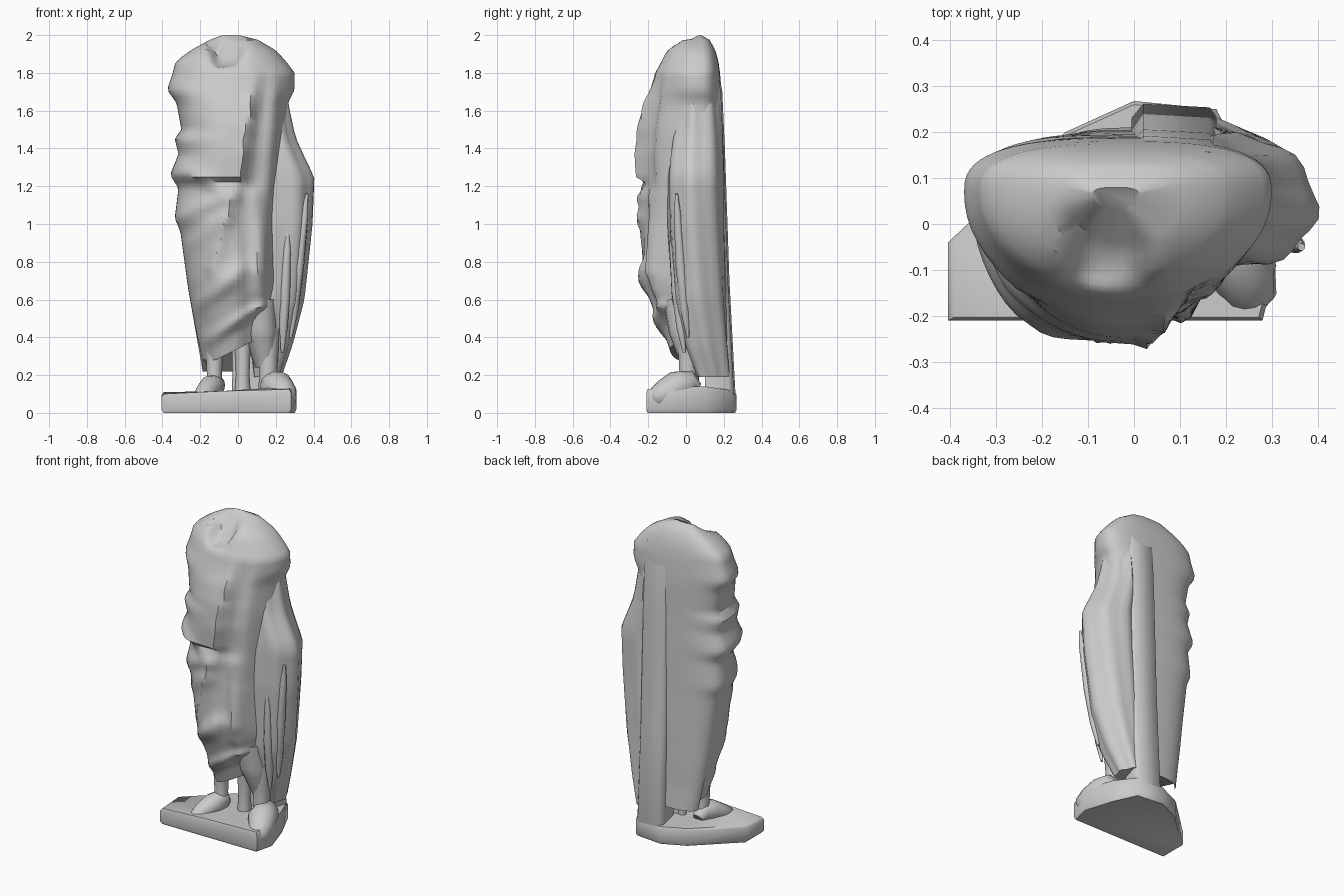
import bpy, bmesh, math
from mathutils import Vector

if "Cube" in bpy.data.objects:
    bpy.data.objects.remove(bpy.data.objects["Cube"])


def finish(name, bm, angle=40):
    bmesh.ops.recalc_face_normals(bm, faces=bm.faces)
    me = bpy.data.meshes.new(name)
    bm.to_mesh(me)
    bm.free()
    ob = bpy.data.objects.new(name, me)
    bpy.context.collection.objects.link(ob)
    bpy.ops.object.select_all(action='DESELECT')
    ob.select_set(True)
    bpy.context.view_layer.objects.active = ob
    bpy.ops.object.shade_smooth_by_angle(angle=math.radians(angle))
    return ob


def skin(name, rings, angle=40):
    bm = bmesh.new()
    vs = [[bm.verts.new(p) for p in r] for r in rings]
    n = len(vs[0])
    for a, b in zip(vs, vs[1:]):
        for i in range(n):
            bm.faces.new((a[i], a[(i + 1) % n], b[(i + 1) % n], b[i]))
    bm.faces.new(vs[0])
    bm.faces.new(vs[-1])
    return finish(name, bm, angle)


def sample(keys, z):
    # keys run from top to bottom: z, left, right, front, back
    for a, b in zip(keys, keys[1:]):
        if b[0] <= z <= a[0]:
            t = (a[0] - z) / (a[0] - b[0])
            return [p + (q - p) * t for p, q in zip(a[1:], b[1:])]
    return keys[-1][1:] if z < keys[-1][0] else keys[0][1:]


def loft(name, keys, segs=40, step=0.03, powers=(2.4, 2.4), mid=.5, shape=None, angle=40):
    # front and back halves have their own roundness; mid places the widest line
    top, low = keys[0][0], keys[-1][0]
    rows = max(2, round((top - low) / step))
    rings = []
    for k in range(rows + 1):
        z = top + (low - top) * k / rows
        xl, xr, yf, yb = sample(keys, z)
        yc = yf + (yb - yf) * mid
        ring = []
        for i in range(segs):
            a = 2 * math.pi * i / segs
            c, s = math.cos(a), math.sin(a)
            e = 2 / powers[0 if s < 0 else 1]
            x = (xl + xr) / 2 + (xr - xl) / 2 * math.copysign(abs(c) ** e, c)
            y = yc + (yb - yc if s > 0 else yc - yf) * math.copysign(abs(s) ** e, s)
            p = Vector((x, y, z))
            ring.append(shape(p, a) if shape else p)
        rings.append(ring)
    return skin(name, rings, angle)


def tube(name, pts, flat=1.0, segs=10):
    # pts: x, y, z, radius
    rings = []
    for k, p in enumerate(pts):
        d = Vector(pts[min(k + 1, len(pts) - 1)][:3]) - Vector(pts[max(k - 1, 0)][:3])
        q = d.to_track_quat('Z', 'Y')
        rings.append([Vector(p[:3]) + q @ Vector((p[3] * math.cos(a), flat * p[3] * math.sin(a), 0))
                      for a in (2 * math.pi * i / segs for i in range(segs))])
    return skin(name, rings, 50)


# Draped torso with folds
folds = [  # x1, z1, x2, z2, height, width
    (-.38, 1.02, -.02, 1.16, .028, .04),
    (-.36, 1.32, -.10, 1.19, .025, .035),
    (-.30, .86, -.06, 1.04, .020, .04),
    (-.14, .76, -.04, 1.12, .025, .035),
    (-.24, .54, .02, .76, .030, .045),
    (-.20, .33, .14, .50, .030, .045),
    (.10, 1.80, .03, 1.25, .025, .035),
    (.20, 1.78, .12, .75, .030, .035),
    (.09, 1.15, .13, .50, .030, .04),
    (-.26, 1.70, -.29, 1.40, .015, .035),
]


def ridge(x, z):
    h = 0
    for x1, z1, x2, z2, amp, w in folds:
        dx, dz = x2 - x1, z2 - z1
        t = max(0, min(1, ((x - x1) * dx + (z - z1) * dz) / (dx * dx + dz * dz)))
        d = math.hypot(x - x1 - t * dx, z - z1 - t * dz)
        h += amp * math.exp(-(d / w) ** 2)
    return h


def drape(p, a):
    x, y, z = p
    front = max(0, -math.sin(a)) ** .7
    fade = max(0, min(1, (1.85 - z) * 5))
    y -= front * fade * ridge(x, z)
    # overhanging chest flap beside the recessed cloth
    edge = .03 + .15 * max(0, z - 1.25)
    inside = max(0, min(1, (edge + .02 - x) / .04))
    if z > 1.235:
        y -= front * .035 * min(1, max(0, 1.78 - z) * 4) * inside
    y += front * fade * .018 * (1 - inside)
    # neck socket
    if z > 1.76:
        z -= .10 * math.exp(-(((x + .06) / .08) ** 4 + ((p.y + .05) / .085) ** 4))
    # slanted hem
    if z < .65 and math.sin(a) < .2:
        hem = .28 + .14 * max(0, min(1, (x + .12) / .28))
        z = .65 - (.65 - z) / .43 * (.65 - hem)
    return Vector((x, y, z))


loft("draped_body", [
    (2.0, -.09, .01, .03, .08), (1.975, -.15, .105, -.04, .125), (1.92, -.25, .20, -.11, .155),
    (1.86, -.33, .255, -.14, .172), (1.80, -.345, .30, -.165, .18), (1.71, -.375, .30, -.18, .187),
    (1.64, -.325, .265, -.20, .19), (1.5, -.30, .26, -.215, .19), (1.45, -.335, .26, -.22, .19),
    (1.37, -.315, .25, -.225, .192), (1.26, -.36, .25, -.22, .194), (1.19, -.315, .24, -.215, .195),
    (1.03, -.335, .23, -.22, .197), (.96, -.305, .23, -.22, .198), (.7, -.27, .225, -.225, .203),
    (.5, -.24, .21, -.17, .205), (.36, -.215, .20, -.12, .205), (.22, -.19, .18, -.085, .21)],
    segs=60, step=.025, powers=(2.05, 2.7), mid=.68, shape=drape)

# Under-tunic hem showing below the mantle
loft("under_tunic", [(.6, 0, .21, -.12, .19), (.42, .03, .215, -.09, .20), (.24, .09, .205, -.02, .21)], segs=20)


# Cloak hanging from the arm, merging into the back
def ripple(p, a):
    k = .007 * math.sin(7 * a + 2 * p.z)
    return p + Vector((k * math.cos(a), k * math.sin(a), 0))


loft("side_cloak", [
    (1.74, .10, .25, .0, .15), (1.62, .08, .265, -.04, .175), (1.46, .05, .30, -.07, .188),
    (1.33, .05, .36, -.09, .192), (1.25, .05, .40, -.095, .194), (1.0, .05, .388, -.095, .197),
    (.6, .05, .345, -.07, .21), (.36, .06, .285, -.02, .225), (.19, .08, .225, .05, .235)],
    segs=32, step=.05, powers=(2.0, 1.9), mid=.46, shape=ripple)

# Loose cloth edges on the cloak
for i, (x1, y1, z1, x2, y2, z2) in enumerate([
        (.265, -.075, .97, .235, -.01, .32), (.365, -.05, 1.16, .28, .01, .40)]):
    path = [(x1 + (x2 - x1) * t, y1 + (y2 - y1) * t - .008 * math.sin(math.pi * t),
             z1 + (z2 - z1) * t, r) for t, r in ((0, .008), (.15, .02), (.5, .028), (.8, .024), (1, .008))]
    tube("cloak_fold_%d" % (i + 1), path, segs=8)

# Flat support pillar up the back
pillar = []
for z, y in ((0.02, .24), (.10, .262), (.7, .23), (1.4, .206), (1.7, .192), (1.86, .165)):
    pillar.append([Vector((x, yy, z)) for x, yy in
                   ((.02, .1), (.15, .1), (.185, y - .035), (.165, y - .008), (.02, y), (-.005, y - .03))])
skin("back_pillar", pillar, 60)

# Legs and strut under the hem
for name, x, y, r in (("left_leg", -.125, .01, .044), ("right_leg", .16, .01, .052),
                      ("centre_strut", .025, .03, .04), ("small_strut", -.01, .05, .022)):
    tube(name, [(x, y, .45, r * 1.3), (x, y, .3, r), (x, y, .2, r * .9), (x, y, .08, r * 1.1)])

# Feet
for name, x, dx, r in (("left_foot", -.125, -.06, 1), ("right_foot", .19, .06, 1.35)):
    tube(name, [(x, .06, .12, .03 * r), (x, .02, .145, .058 * r), (x + dx * .3, -.05, .135, .065 * r),
                (x + dx * .8, -.11, .105, .055 * r), (x + dx, -.16, .08, .045 * r),
                (x + dx, -.20, .075, .02)], segs=14)

# Irregular plinth
outline = [(-.405, -.21, .10), (-.1, -.21, .115), (.28, -.21, .125), (.31, -.09, .14),
           (.25, .10, .14), (.18, .25, .12), (0, .268, .11), (-.15, .20, .11), (-.405, -.04, .11)]
skin("plinth", [[Vector((x * s, y * s, t * h)) for x, y, h in outline]
                for s, t in ((.97, 0), (1, .15), (1, .85), (.97, 1))], 60)
